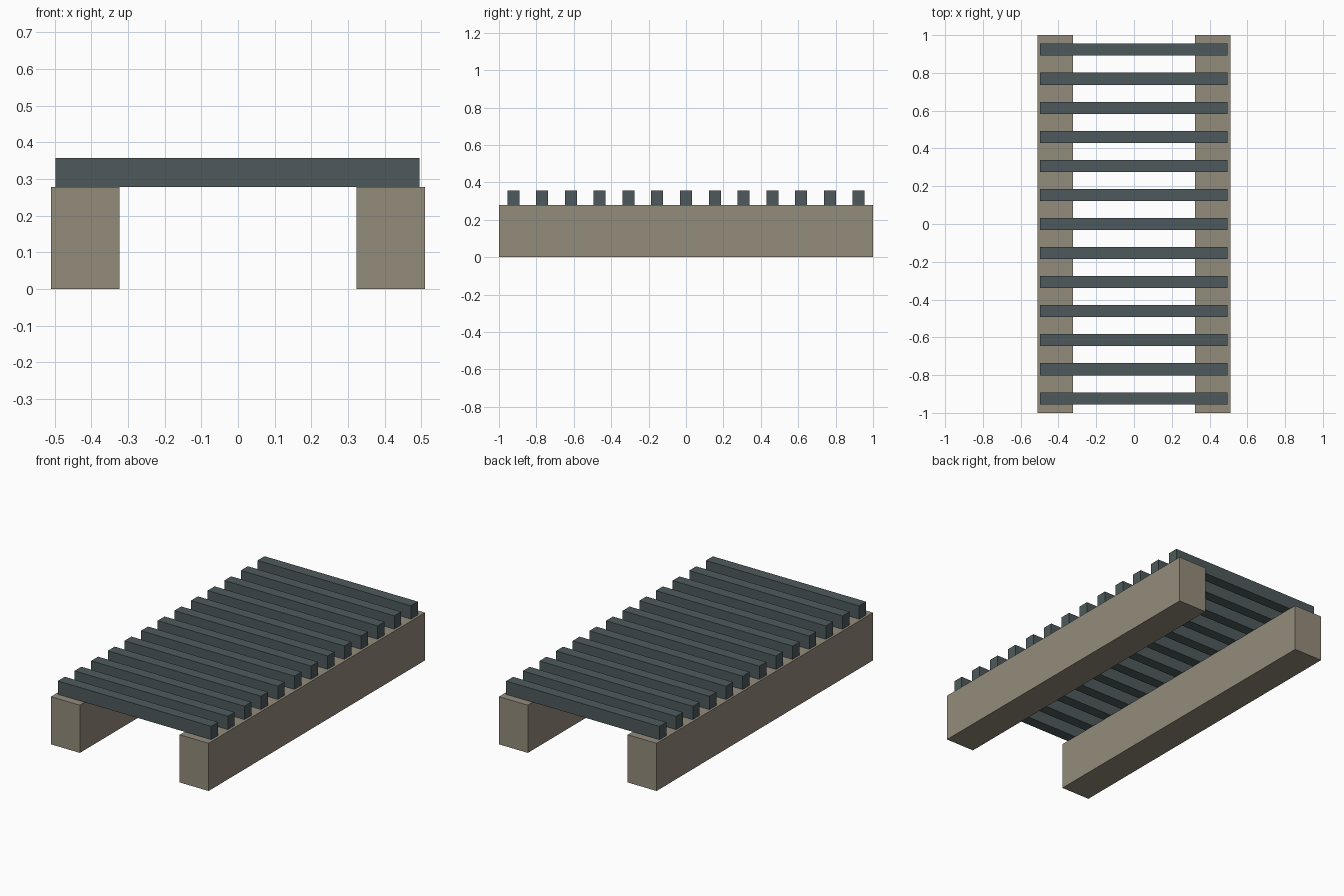
import bpy

cube = bpy.data.objects.get("Cube")
if cube:
    bpy.data.objects.remove(cube, do_unlink=True)


def make_material(name, rgb):
    mat = bpy.data.materials.new(name)
    mat.use_nodes = True
    color = (*rgb, 1.0)
    mat.diffuse_color = color
    mat.node_tree.nodes["Principled BSDF"].inputs["Base Color"].default_value = color
    return mat


def box(name, low, high, mat):
    """Axis-aligned box between two corners."""
    center = [(a + b) / 2 for a, b in zip(low, high)]
    bpy.ops.mesh.primitive_cube_add(size=1, location=center)
    obj = bpy.context.object
    obj.name = name
    obj.scale = [b - a for a, b in zip(low, high)]
    bpy.ops.object.transform_apply(location=False, rotation=False, scale=True)
    obj.data.materials.append(mat)
    return obj


beam_mat = make_material("warm grey beam", (0.296, 0.262, 0.202))
slat_mat = make_material("dark slate slat", (0.076, 0.102, 0.107))

BEAM_TOP = 0.279
SLAT_TOP = 0.357
SLAT_WIDTH = 0.064
SLAT_COUNT = 13
SLAT_PITCH = 0.1538

# Two long support beams
box("right_beam", (-0.51, -1, 0), (-0.323, 1, BEAM_TOP), beam_mat)
box("left_beam", (0.323, -1, 0), (0.51, 1, BEAM_TOP), beam_mat)

# Evenly spaced cross slats resting on the beams
for i in range(SLAT_COUNT):
    y = (i - (SLAT_COUNT - 1) / 2) * SLAT_PITCH
    box(f"slat_{i + 1}",
        (-0.497, y - SLAT_WIDTH / 2, BEAM_TOP),
        (0.495, y + SLAT_WIDTH / 2, SLAT_TOP), slat_mat)
